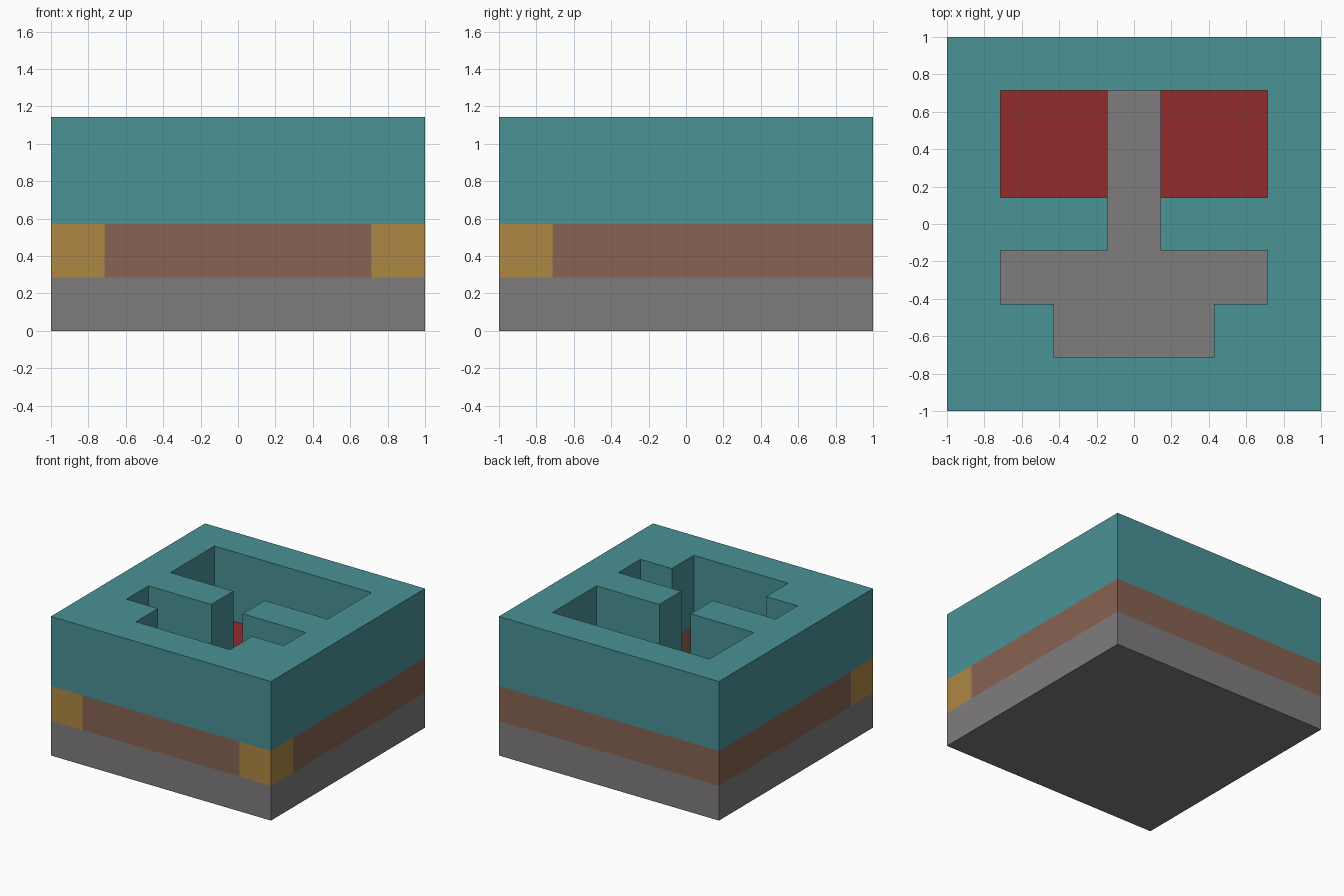
import bpy, bmesh, math

cube = bpy.data.objects.get("Cube")
if cube:
    bpy.data.objects.remove(cube, do_unlink=True)

CELL = 2 / 7  # the model is built on a seven by seven plan

# Plans, back row first: W wall, C front corner post, R raised block, . open
BASE_PLAN = ["W" * 7] * 7
ROOM_PLAN = [
    "WWWWWWW",
    "WRR.RRW",
    "WRR.RRW",
    "WWW.WWW",
    "W.....W",
    "WW...WW",
    "CWWWWWC",
]


def linear(c):
    c /= 255
    return c / 12.92 if c <= 0.04045 else ((c + 0.055) / 1.055) ** 2.4


def material(name, r, g, b):
    m = bpy.data.materials.new(name)
    m.use_nodes = True
    colour = (linear(r), linear(g), linear(b), 1)
    m.diffuse_color = colour
    m.node_tree.nodes["Principled BSDF"].inputs["Base Color"].default_value = colour
    return m


def layer(name, plan, kinds, bottom, height, mat):
    """Extrude every plan cell of the given kinds into one solid."""
    bm = bmesh.new()
    corners = {}

    def corner(col, row):
        if (col, row) not in corners:
            corners[col, row] = bm.verts.new(
                (col * CELL - 1, 1 - row * CELL, bottom * CELL))
        return corners[col, row]

    for row, line in enumerate(plan):
        for col, kind in enumerate(line):
            if kind in kinds:
                bm.faces.new([corner(col, row + 1), corner(col + 1, row + 1),
                              corner(col + 1, row), corner(col, row)])
    grown = bmesh.ops.extrude_face_region(bm, geom=bm.faces[:], use_keep_orig=True)
    top = [v for v in grown["geom"] if isinstance(v, bmesh.types.BMVert)]
    bmesh.ops.translate(bm, verts=top, vec=(0, 0, height * CELL))
    bmesh.ops.recalc_face_normals(bm, faces=bm.faces[:])
    # merge the cells into large flat faces
    bmesh.ops.dissolve_limit(bm, angle_limit=math.radians(1),
                             verts=bm.verts[:], edges=bm.edges[:])
    mesh = bpy.data.meshes.new(name)
    bm.to_mesh(mesh)
    bm.free()
    mesh.materials.append(mat)
    obj = bpy.data.objects.new(name, mesh)
    bpy.context.collection.objects.link(obj)
    return obj


grey = material("stone grey", 127, 124, 125)
brown = material("clay brown", 136, 99, 83)
gold = material("ochre gold", 175, 135, 68)
red = material("deep red", 145, 43, 44)
teal = material("teal", 74, 146, 150)

# Solid floor slab
layer("base_slab", BASE_PLAN, "W", 0, 1, grey)
# Low wall course with its front corner posts
layer("lower_wall", ROOM_PLAN, "W", 1, 1, brown)
layer("front_corner_posts", ROOM_PLAN, "C", 1, 1, gold)
# Two raised blocks inside the recess
layer("raised_blocks", ROOM_PLAN, "R", 1, 1, red)
# Tall upper wall around the recess
layer("upper_wall", ROOM_PLAN, "WC", 2, 2, teal)
